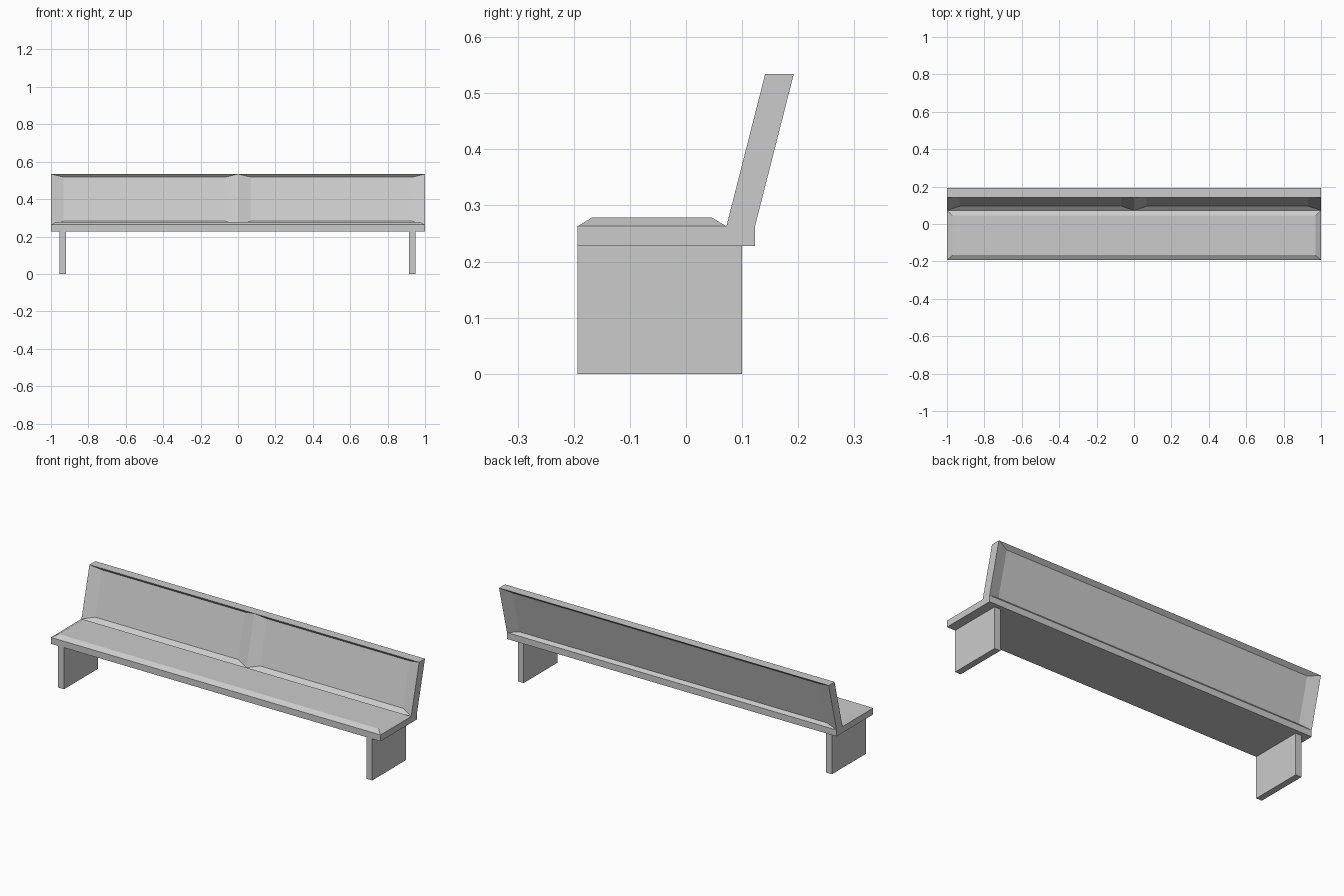
import bpy, bmesh
from mathutils import Vector

if "Cube" in bpy.data.objects:
    bpy.data.objects.remove(bpy.data.objects["Cube"])


def finish(name, bm):
    bmesh.ops.remove_doubles(bm, verts=bm.verts, dist=1e-5)
    bmesh.ops.recalc_face_normals(bm, faces=bm.faces)
    me = bpy.data.meshes.new(name)
    bm.to_mesh(me)
    bm.free()
    ob = bpy.data.objects.new(name, me)
    bpy.context.collection.objects.link(ob)
    return ob


def face(bm, pts):
    return bm.faces.new([bm.verts.new(p) for p in pts])


def panel(bm, x0, x1, a, b, inset_x, inner_a, inner_b):
    """Strip from profile point a to b, with a bevelled raised or sunk middle."""
    outer = [Vector((x, *p)) for x, p in ((x0, a), (x1, a), (x1, b), (x0, b))]
    xi0, xi1 = x0 + inset_x, x1 - inset_x
    inner = [Vector((x, *p)) for x, p in
             ((xi0, inner_a), (xi1, inner_a), (xi1, inner_b), (xi0, inner_b))]
    face(bm, inner)
    for i in range(4):
        j = (i + 1) % 4
        face(bm, (outer[i], outer[j], inner[j], inner[i]))


# Seat and backrest: side profile in (y, z), carried along x
under_front, under_back = (-0.193, 0.228), (0.123, 0.228)
back_low, back_top = (0.123, 0.263), (0.192, 0.534)
rest_top, rest_low, seat_front = (0.141, 0.534), (0.072, 0.263), (-0.193, 0.263)
profile = [under_front, under_back, back_low, back_top, rest_top, rest_low, seat_front]

bm = bmesh.new()
for x in (-1, 1):
    face(bm, [(x, *p) for p in profile])
for a, b in ((under_front, under_back), (under_back, back_low),
             (back_top, rest_top), (seat_front, under_front)):
    face(bm, [(-1, *a), (1, *a), (1, *b), (-1, *b)])
# raised seat cushion
panel(bm, -1, 1, seat_front, rest_low, 0.03, (-0.167, 0.279), (0.045, 0.279))
# two sunk panels on the front of the backrest, meeting in a ridge
for x0 in (-1, 0):
    panel(bm, x0, x0 + 1, rest_low, rest_top, 0.067, (0.095, 0.282), (0.155, 0.518))
# one sunk panel on the rear
panel(bm, -1, 1, back_low, back_top, 0.067, (0.109, 0.279), (0.170, 0.516))
finish("seat_and_backrest", bm)

# Slab legs
for name, cx in (("left_leg", -0.938), ("right_leg", 0.932)):
    bm = bmesh.new()
    bmesh.ops.create_cube(bm, size=1)
    bmesh.ops.scale(bm, vec=(0.035, 0.293, 0.228), verts=bm.verts)
    bmesh.ops.translate(bm, vec=(cx, -0.0465, 0.114), verts=bm.verts)
    finish(name, bm)
